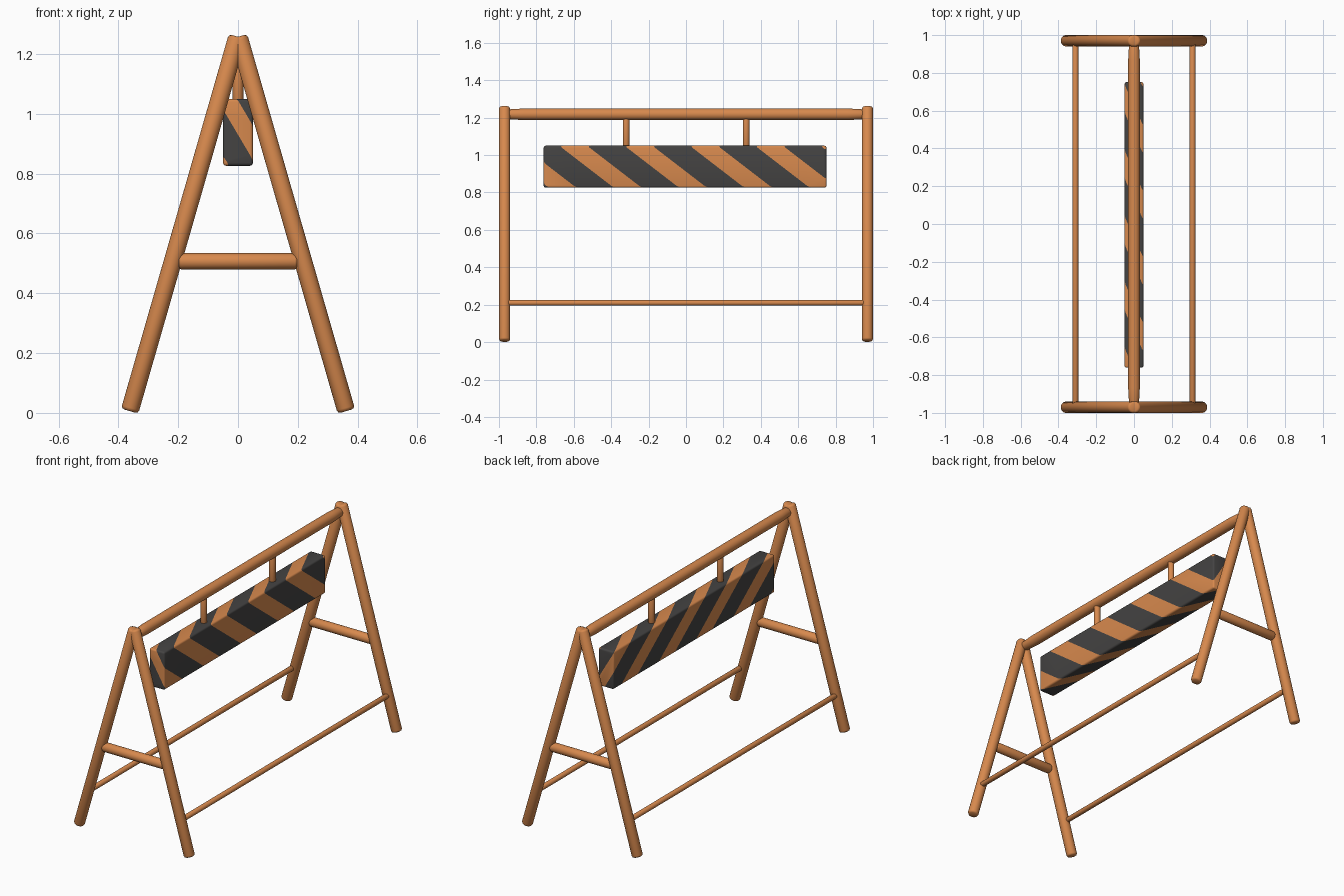
import bpy, bmesh, math
from mathutils import Vector

if "Cube" in bpy.data.objects:
    bpy.data.objects.remove(bpy.data.objects["Cube"])


def material(name, rgb):
    m = bpy.data.materials.new(name)
    m.diffuse_color = (*rgb, 1)
    m.use_nodes = True
    m.node_tree.nodes["Principled BSDF"].inputs["Base Color"].default_value = m.diffuse_color
    return m


ORANGE = material("orange_paint", (0.68, 0.25, 0.075))
DARK = material("dark_grey_paint", (0.058, 0.056, 0.055))


def finish(bm, name, mats, angle=35):
    bmesh.ops.recalc_face_normals(bm, faces=bm.faces)
    me = bpy.data.meshes.new(name)
    bm.to_mesh(me)
    bm.free()
    for m in mats:
        me.materials.append(m)
    ob = bpy.data.objects.new(name, me)
    bpy.context.collection.objects.link(ob)
    bpy.ops.object.select_all(action='DESELECT')
    ob.select_set(True)
    bpy.context.view_layer.objects.active = ob
    bpy.ops.object.shade_smooth_by_angle(angle=math.radians(angle))
    return ob


def tube(name, a, b, r, bevel=0.01, taper=0.0, taper_len=0.0, sides=32):
    """Round bar from a to b with softened ends and optional end taper."""
    a, b = Vector(a), Vector(b)
    axis = (b - a).normalized()
    length = (b - a).length
    side = axis.orthogonal().normalized()
    up = axis.cross(side)
    e = r - taper
    half = [(0, e - bevel), (bevel * 0.3, e - bevel * 0.3), (bevel, e)]
    if taper:
        half.append((taper_len, r))
    rings = half + [(length - d, q) for d, q in reversed(half)]
    bm = bmesh.new()
    loops = []
    for d, q in rings:
        loops.append([bm.verts.new(a + axis * d + q * (
            side * math.cos(t * math.tau / sides) + up * math.sin(t * math.tau / sides)))
            for t in range(sides)])
    for l0, l1 in zip(loops, loops[1:]):
        for i in range(sides):
            j = (i + 1) % sides
            bm.faces.new((l0[i], l0[j], l1[j], l1[i]))
    bm.faces.new(loops[0][::-1])
    bm.faces.new(loops[-1])
    return finish(bm, name, [ORANGE], 50)


# A-frames at both ends: two legs and a rung each
for y, end in ((-0.97, "front"), (0.97, "back")):
    for s, hand in ((-1, "left"), (1, "right")):
        tube(f"{end}_{hand}_leg", (s * 0.362, y, 0.006), (s * 0.002, y, 1.258), 0.03, 0.011)
    tube(f"{end}_rung", (-0.2, y, 0.507), (0.2, y, 0.507), 0.027, 0.01)

# Long bars joining the frames
tube("top_bar", (0, -0.965, 1.218), (0, 0.965, 1.218), 0.031, 0.008, 0.005, 0.1)
for s, hand in ((-1, "left"), (1, "right")):
    tube(f"{hand}_lower_rod", (s * 0.31, -0.965, 0.21), (s * 0.31, 0.965, 0.21), 0.015, 0.004)

# Hangers holding the board
for y, end in ((-0.32, "front"), (0.322, "back")):
    tube(f"{end}_hanger", (0, y, 1.03), (0, y, 1.21), 0.018, 0.004)

# Hanging board with rounded edges
bm = bmesh.new()
bmesh.ops.create_cube(bm, size=1)
for v in bm.verts:
    v.co = Vector((v.co.x * 0.1, v.co.y * 1.512 - 0.005, v.co.z * 0.224 + 0.938))
bmesh.ops.bevel(bm, geom=bm.edges[:], offset=0.01, segments=3, profile=0.5, affect='EDGES')

# Diagonal stripes: slice the board with slanted planes, then colour by slice
NORMAL = Vector((2.2, 1.0, 1.3))
ORIGIN = Vector((0.05, 0.0, 1.05))
PERIOD, START, WIDTH = 0.349, -0.18, 0.2
for n in range(-6, 6):
    for u in (START + n * PERIOD, START + WIDTH + n * PERIOD):
        bmesh.ops.bisect_plane(bm, geom=bm.verts[:] + bm.edges[:] + bm.faces[:],
                               plane_co=ORIGIN + NORMAL * (u / NORMAL.length_squared),
                               plane_no=NORMAL.normalized(), dist=1e-6)
for f in bm.faces:
    u = (f.calc_center_median() - ORIGIN).dot(NORMAL)
    f.material_index = 1 if (u - START) % PERIOD < WIDTH else 0
finish(bm, "striped_board", [ORANGE, DARK], 40)
